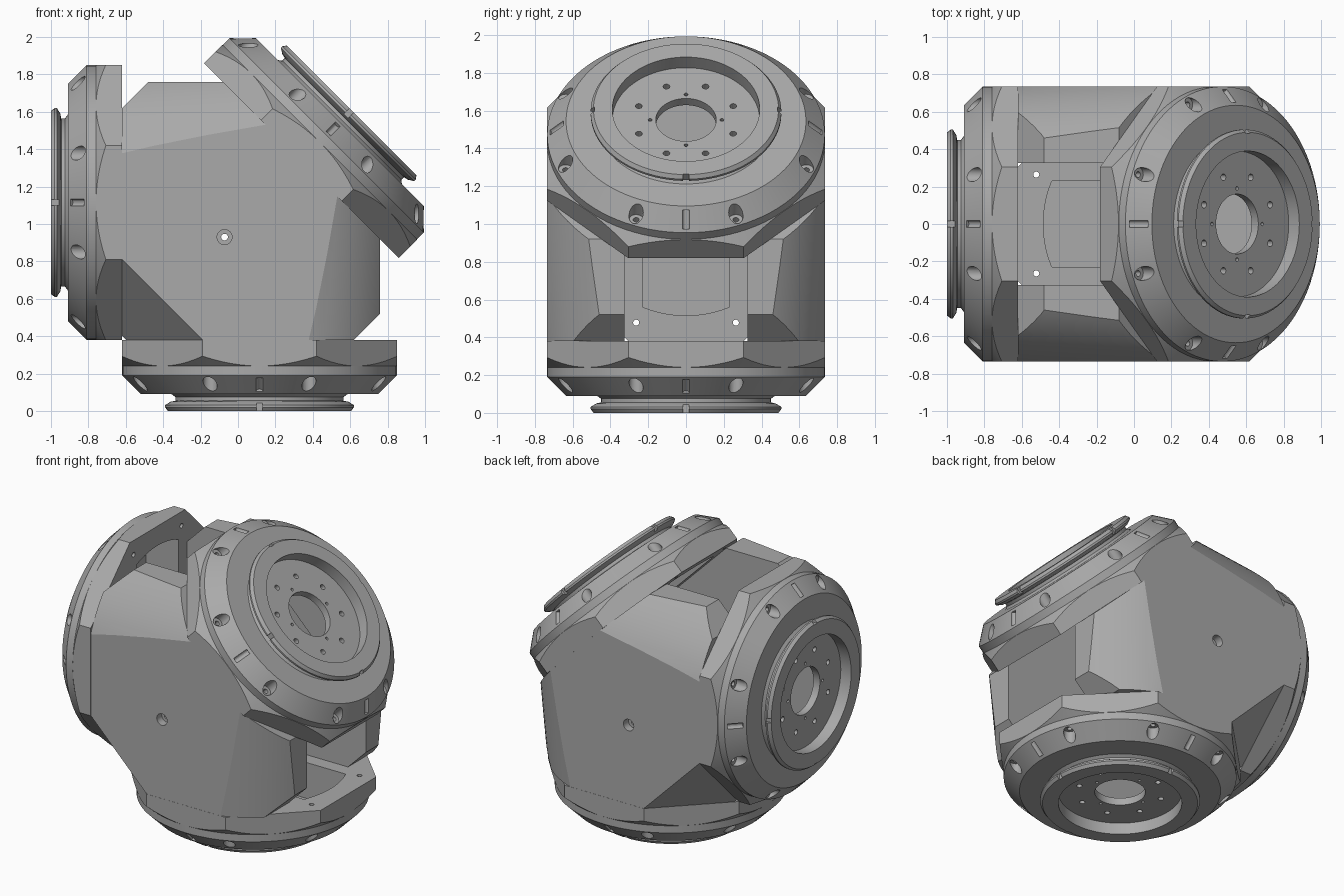
import bpy, bmesh
from math import sin, cos, pi, radians, sqrt
from mathutils import Matrix, Vector

if "Cube" in bpy.data.objects:
    bpy.data.objects.remove(bpy.data.objects["Cube"], do_unlink=True)

grey = bpy.data.materials.new("metal grey")
grey.use_nodes = True
colour = (0.4, 0.4, 0.4, 1)
grey.diffuse_color = colour
grey.node_tree.nodes["Principled BSDF"].inputs["Base Color"].default_value = colour


def prism(bm, points, low, high, matrix=Matrix()):
    """Extrude a flat outline from low to high along local z."""
    rings = [[bm.verts.new(matrix @ Vector((x, y, z))) for x, y in points] for z in (low, high)]
    bm.faces.new(rings[0][::-1])
    bm.faces.new(rings[1])
    n = len(points)
    for i in range(n):
        j = (i + 1) % n
        bm.faces.new((rings[0][i], rings[0][j], rings[1][j], rings[1][i]))


def revolve(bm, profile, segments, matrix=Matrix()):
    """Turn a closed (radius, height) profile around local z."""
    part = bmesh.new()
    verts = [part.verts.new((r, 0, z)) for r, z in profile]
    edges = [part.edges.new((v, verts[(i + 1) % len(verts)])) for i, v in enumerate(verts)]
    bmesh.ops.spin(part, geom=verts + edges, cent=(0, 0, 0), axis=(0, 0, 1),
                   angle=2 * pi, steps=segments, use_merge=True)
    bmesh.ops.remove_doubles(part, verts=part.verts, dist=1e-5)
    loose = [e for e in part.edges if not e.link_faces]
    bmesh.ops.delete(part, geom=loose, context='EDGES')
    part.transform(matrix)
    temp = bpy.data.meshes.new("temp")
    part.to_mesh(temp)
    part.free()
    bm.from_mesh(temp)
    bpy.data.meshes.remove(temp)


def rod(bm, radius, low, high, matrix):
    revolve(bm, [(0, low), (radius, low), (radius, high), (0, high)], 16, matrix)


def make(name, bm):
    bmesh.ops.recalc_face_normals(bm, faces=bm.faces)
    mesh = bpy.data.meshes.new(name)
    bm.to_mesh(mesh)
    bm.free()
    ob = bpy.data.objects.new(name, mesh)
    bpy.context.collection.objects.link(ob)
    return ob


def carve(ob, steps):
    """Apply booleans in order, then remove the cutters."""
    for operation, cutter in steps:
        mod = ob.modifiers.new("cut", 'BOOLEAN')
        mod.operation, mod.solver, mod.object = operation, 'EXACT', cutter
        cutter.hide_render = True
    bpy.context.view_layer.update()
    mesh = bpy.data.meshes.new_from_object(ob.evaluated_get(bpy.context.evaluated_depsgraph_get()))
    ob.modifiers.clear()
    ob.data = mesh
    for _, cutter in steps:
        bpy.data.objects.remove(cutter, do_unlink=True)
    mesh.materials.clear()
    mesh.materials.append(grey)
    bpy.ops.object.select_all(action='DESELECT')
    ob.select_set(True)
    bpy.context.view_layer.objects.active = ob
    bpy.ops.object.shade_smooth_by_angle(angle=radians(20))


def around(angle, radius, height=0.0):
    return Matrix.Rotation(angle, 4, 'Z') @ Matrix.Translation((radius, 0, height))


R = 0.735            # flange radius and half width of the body
CX, CZ = 0.115, 1.115  # crossing point of the flange axes

# Flange: turned mounting plate, neck, conical rim and octagonal collar
bm = bmesh.new()
revolve(bm, [(.16, .08), (.39, .08), (.39, 0), (.49, 0), (.505, .02), (.505, .032),
             (.475, .05), (.45, .055), (.45, .075), (.47, .09), (.635, .09), (R, .19),
             (R, .24), (.81, .305), (.81, .38), (.16, .38)], 96)
flange = make("bottom_flange", bm)

bm = bmesh.new()
corner = (R + .001) / cos(pi / 8)
prism(bm, [(corner * cos(a), corner * sin(a)) for a in [pi / 8 + i * pi / 4 for i in range(8)]], -.1, .5)
octagon = make("octagon_cutter", bm)

# Inner pocket with curved ends
bm = bmesh.new()
arc = [radians(-22.5 + 4.5 * i) for i in range(11)]
prism(bm, [(.6 * cos(a + t), .6 * sin(a + t)) for t in (0, pi) for a in arc], .13, .5)
pocket = make("pocket_cutter", bm)

# Screw seats, plate screws, pin holes and plate notches
bm = bmesh.new()
for i in range(8):
    a = pi / 8 + i * pi / 4
    revolve(bm, [(0, -.05), (.038, -.05), (.038, .19), (.016, .19), (.016, .45), (0, .45)], 20, around(a, .69))
    rod(bm, .018, .05, .2, around(a, .27))
for i in range(4):
    a = i * pi / 2
    rod(bm, .018, -.05, .05, around(a, .685, .14) @ Matrix.Rotation(pi / 4, 4, 'Y'))
    rod(bm, .01, .05, .2, around(a, .19))
    prism(bm, [(.485, -.016), (.53, -.016), (.53, .016), (.485, .016)], -.02, .045,
          Matrix.Rotation(a, 4, 'Z'))
drills = make("drill_cutter", bm)

carve(flange, [('INTERSECT', octagon), ('DIFFERENCE', pocket), ('DIFFERENCE', drills)])
flange.location = (CX, 0, 0)
for name, place, turn in (("side_flange", (CX - 1.115, 0, CZ), 90),
                          ("slanted_flange", (.608, 0, 1.608), 225)):
    copy = bpy.data.objects.new(name, flange.data)
    copy.location = place
    copy.rotation_euler = (0, radians(turn), 0)
    bpy.context.collection.objects.link(copy)

# Body: side outline extruded through the full width
to_side = Matrix.Rotation(pi / 2, 4, 'X')
outline = [(-.62, .38), (.62, .38), (.76, .52), (.76, .92), (-.08, 1.76), (-.48, 1.76), (-.62, 1.62)]
bm = bmesh.new()
prism(bm, outline, -R, R, to_side)
for side in (-1, 1):  # triangular facets at the corner between two flanges
    cut = bmesh.ops.bisect_plane(bm, geom=bm.verts[:] + bm.edges[:] + bm.faces[:],
                                 plane_co=(-.62, side * .304, .38), plane_no=(-1, side, -1), clear_outer=True)
    bmesh.ops.holes_fill(bm, edges=[e for e in bm.edges if e.is_boundary], sides=0)
body = make("hollow_body", bm)


def rounding(name, swap):
    """Widening half cone that rounds the body towards an open side."""
    bm = bmesh.new()
    for z in (0, 2):
        r = .781 + .083 * (z - .38)
        ring = [(CX + r * cos(a), r * sin(a)) for a in [-pi / 2 + i * pi / 48 for i in range(49)]]
        for x, y in ring + [(-1.2, r), (-1.2, -r)]:
            bm.verts.new((z - 1, y, x + 1) if swap else (x, y, z))
    hull = bmesh.ops.convex_hull(bm, input=bm.verts[:])
    spare = {v for v in hull["geom_interior"] + hull["geom_unused"] if isinstance(v, bmesh.types.BMVert)}
    bmesh.ops.delete(bm, geom=list(spare), context='VERTS')
    bmesh.ops.dissolve_limit(bm, angle_limit=.002, verts=bm.verts[:], edges=bm.edges[:])
    return make(name, bm)


# Open slot between the two cheeks
bm = bmesh.new()
prism(bm, [(-1.5, -.325), (1.5, -.325), (1.5, .325), (-1.5, .325)], -.5, 2.5)
slot = make("slot_cutter", bm)

# Cross hole with counterbores on both cheeks
bm = bmesh.new()
revolve(bm, [(0, -1), (.04, -1), (.04, -.68), (.018, -.68), (.018, .68), (.04, .68), (.04, 1), (0, 1)],
        24, Matrix.Translation((-.072, 0, .93)) @ to_side)
cross_hole = make("cross_hole_cutter", bm)

carve(body, [('INTERSECT', rounding("upright_cutter", False)),
             ('INTERSECT', rounding("level_cutter", True)),
             ('DIFFERENCE', slot), ('DIFFERENCE', cross_hole)])
